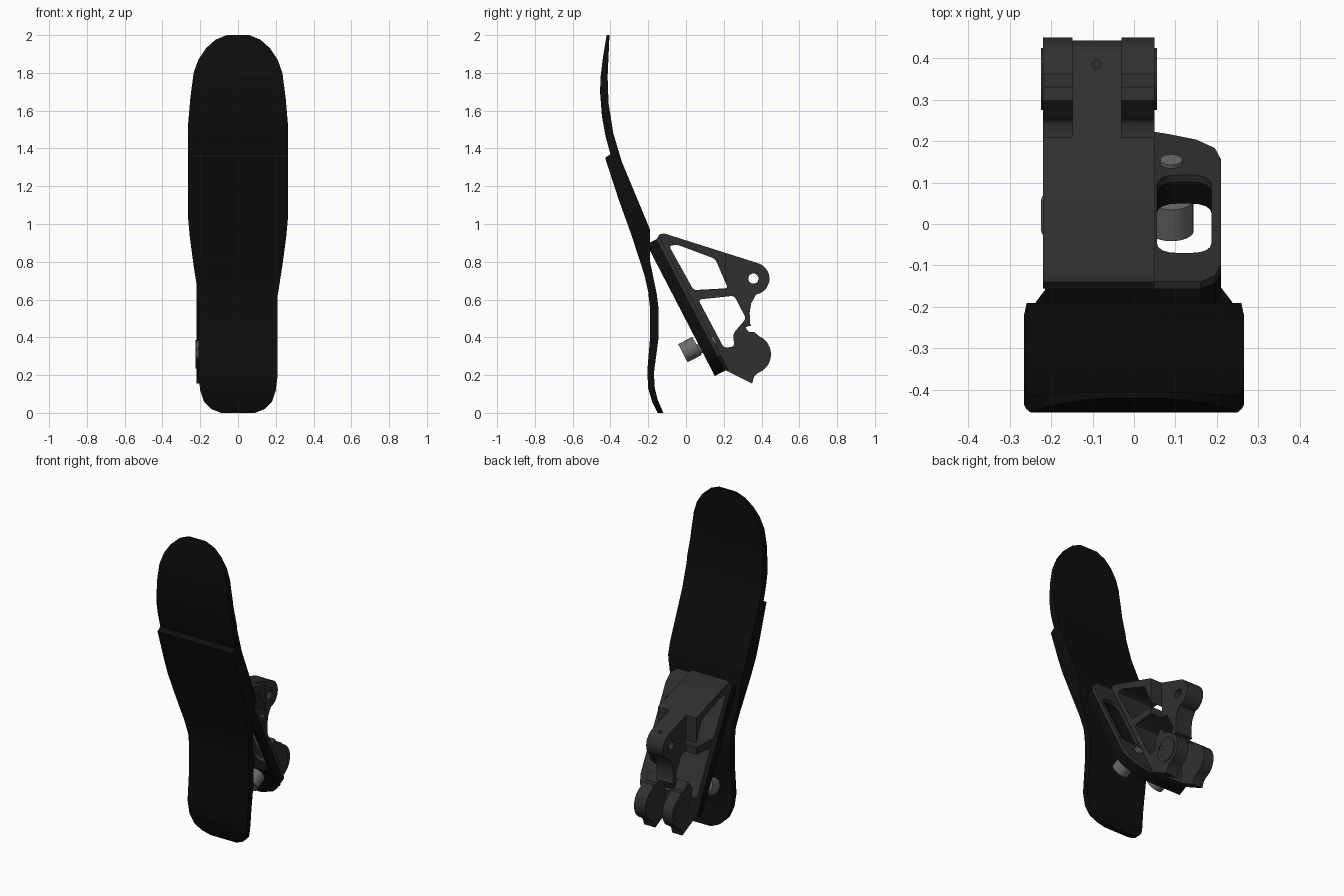
import bpy, bmesh
from math import sin, cos, radians, pi
from mathutils import Vector, Matrix

if "Cube" in bpy.data.objects:
    bpy.data.objects.remove(bpy.data.objects["Cube"])


def material(name, v):
    m = bpy.data.materials.new(name)
    m.diffuse_color = (v, v, v, 1)
    m.use_nodes = True
    m.node_tree.nodes["Principled BSDF"].inputs["Base Color"].default_value = m.diffuse_color
    return m


BLACK = material("black", 0.004)
GREY = material("dark_grey", 0.03)
STEEL = material("steel", 0.15)

# Frames: (u axis, v axis, extrusion axis, origin)
X, Y, Z = Vector((1, 0, 0)), Vector((0, 1, 0)), Vector((0, 0, 1))
D = Vector((0, 0.46, -0.888)).normalized()      # down the sloping mount
N = Vector((0, 0.888, 0.46)).normalized()       # out of the sloping mount
SIDE = (Y, Z, X, Vector())
FRONT = (X, Z, Y, Vector())
TOP = (X, Y, Z, Vector())
SLOPE = (X, D, N, Vector((0, -0.155, 0.92)))


def prism(name, pts, frame, t0, t1, mat=None):
    u, v, w, o = frame
    bm = bmesh.new()
    a, b = [[bm.verts.new(o + u * p[0] + v * p[1] + w * t) for p in pts] for t in (t0, t1)]
    bm.faces.new(a)
    bm.faces.new(b[::-1])
    for i in range(len(pts)):
        j = (i + 1) % len(pts)
        bm.faces.new((a[i], b[i], b[j], a[j]))
    bmesh.ops.recalc_face_normals(bm, faces=bm.faces)
    me = bpy.data.meshes.new(name)
    bm.to_mesh(me)
    bm.free()
    ob = bpy.data.objects.new(name, me)
    bpy.context.collection.objects.link(ob)
    if mat:
        me.materials.append(mat)
    return ob


def boolean(ob, cutter, op='DIFFERENCE'):
    m = ob.modifiers.new("bool", 'BOOLEAN')
    m.operation, m.object, m.solver = op, cutter, 'EXACT'
    bpy.context.view_layer.update()
    me = bpy.data.meshes.new_from_object(ob.evaluated_get(bpy.context.evaluated_depsgraph_get()))
    ob.modifiers.clear()
    ob.data = me
    bpy.data.objects.remove(cutter)


def arc(cx, cy, r, a0=0, a1=345, n=24):
    return [(cx + r * cos(radians(a0 + (a1 - a0) * i / (n - 1))),
             cy + r * sin(radians(a0 + (a1 - a0) * i / (n - 1)))) for i in range(n)]


def rounded(pts, r, n=5):
    """Round every corner of a polygon with a quadratic curve."""
    out = []
    for i, p in enumerate(pts):
        p = Vector(p)
        a = p + (Vector(pts[i - 1]) - p).normalized() * r
        b = p + (Vector(pts[(i + 1) % len(pts)]) - p).normalized() * r
        for k in range(n):
            t = k / (n - 1)
            out.append(tuple(a * (1 - t) ** 2 + p * 2 * t * (1 - t) + b * t * t))
    return out


# Foot pad: curved side profile trimmed by the front outline
pad_side = [(-0.42, 2), (-0.44, 1.88), (-0.452, 1.78), (-0.455, 1.7), (-0.445, 1.57), (-0.425, 1.46),
            (-0.4, 1.37), (-0.428, 1.35), (-0.36, 1.14), (-0.29, 0.945), (-0.22, 0.73), (-0.2, 0.64),
            (-0.19, 0.55), (-0.19, 0.4), (-0.205, 0.22), (-0.2, 0.13), (-0.18, 0.06), (-0.15, 0),
            (-0.12, 0), (-0.15, 0.07), (-0.165, 0.13), (-0.17, 0.21), (-0.145, 0.4), (-0.145, 0.55),
            (-0.155, 0.63), (-0.19, 0.8), (-0.19, 0.97), (-0.265, 1.15), (-0.34, 1.33), (-0.385, 1.48),
            (-0.41, 1.64), (-0.415, 1.78), (-0.405, 2)]
half = [(0.09, 0), (0.14, 0.02), (0.18, 0.06), (0.2, 0.12), (0.21, 0.2), (0.21, 0.62), (0.235, 0.78),
        (0.255, 0.93), (0.265, 1.04), (0.265, 1.52), (0.252, 1.67), (0.235, 1.8), (0.21, 1.87),
        (0.17, 1.93), (0.12, 1.975), (0.06, 2)]
pad = prism("foot_pad", pad_side, SIDE, -0.4, 0.4, BLACK)
boolean(pad, prism("outline", half + [(-x, z) for x, z in half[::-1]], FRONT, -1, 1), 'INTERSECT')

# Sloping mount plate and the grey flange over it, both with a long slot
outline = [(-0.215, 0), (0.16, 0), (0.195, 0.03), (0.21, 0.09), (0.21, 0.64), (0.195, 0.7),
           (0.15, 0.745), (0.08, 0.775), (0.05, 0.785), (-0.215, 0.785)]
slot = rounded([(0.055, 0.15), (0.187, 0.15), (0.187, 0.56), (0.055, 0.56)], 0.055)
for name, t0, t1, mat in (("mount_plate", -0.06, 0, BLACK), ("mount_flange", 0, 0.018, GREY)):
    plate = prism(name, outline, SLOPE, t0, t1, mat)
    boolean(plate, prism("slot", slot, SLOPE, -0.3, 0.3))

# Bracket body: side profile with two hinge lobes
body_pts = ([(-0.155, 0.92), (-0.14, 0.945), (-0.115, 0.95)]
            + arc(0.357, 0.711, 0.085, 73, -80, 14)
            + [(0.345, 0.58), (0.337, 0.53), (0.34, 0.47), (0.36, 0.43)]
            + arc(0.345, 0.31, 0.105, 68, -70, 14)
            + [(0.36, 0.19), (0.35, 0.155), (0.2, 0.23)])
body = prism("bracket_body", body_pts, SIDE, -0.22, 0.05, GREY)
windows = [
    rounded([(-0.09, 0.885), (-0.045, 0.89), (0.155, 0.815), (0.222, 0.66), (0.04, 0.65)], 0.018),
    rounded([(0.065, 0.6), (0.255, 0.62), (0.318, 0.5), (0.25, 0.42), (0.255, 0.35), (0.2, 0.345)], 0.018),
    arc(0.357, 0.711, 0.027)]
for w in windows:
    boolean(body, prism("window", w, SIDE, -0.5, 0.5))
# Narrow the upper lug, open the lower fork
shoulder = [(0.21, 1.1), (0.21, 0.6), (0.33, 0.43), (0.36, 0.428), (0.6, 0.428), (0.6, 1.1)]
for x0, x1 in ((-0.3, -0.148), (-0.03, 0.1)):
    boolean(body, prism("shoulder", shoulder, SIDE, x0, x1))
gap = [(0.25, 0), (0.25, 0.37), (0.28, 0.43), (0.33, 0.46), (0.6, 0.46), (0.6, 0)]
boolean(body, prism("fork_gap", gap, SIDE, -0.148, -0.03))
boolean(body, prism("oil_hole", arc(-0.09, 0.385, 0.011), TOP, 0.74, 1))

# Hinge bosses on the fork sides, with a small pin hole
for side, x0, x1 in (("left", -0.224, -0.2), ("right", 0.03, 0.055)):
    boss = prism(side + "_hinge_boss", arc(0.35, 0.31, 0.075), SIDE, x0, x1, GREY)
    boolean(boss, prism("pin_hole", arc(0.305, 0.342, 0.018), SIDE, -0.5, 0.5))

# Socket head bolts through the mount plate
for side, x in (("left", -0.17), ("right", 0.09)):
    head = prism(side + "_bolt_head", arc(x, 0.6, 0.054), SLOPE, -0.155, -0.07, STEEL)
    boolean(head, prism("socket", arc(x, 0.6, 0.028, 0, 300, 6), SLOPE, -0.3, -0.115))
    prism(side + "_bolt_shank", arc(x, 0.62, 0.027), SLOPE, -0.1, 0.028, STEEL)

# Smooth shading with crisp edges
bpy.ops.object.select_all(action='SELECT')
bpy.context.view_layer.objects.active = body
bpy.ops.object.shade_smooth_by_angle(angle=radians(30))
